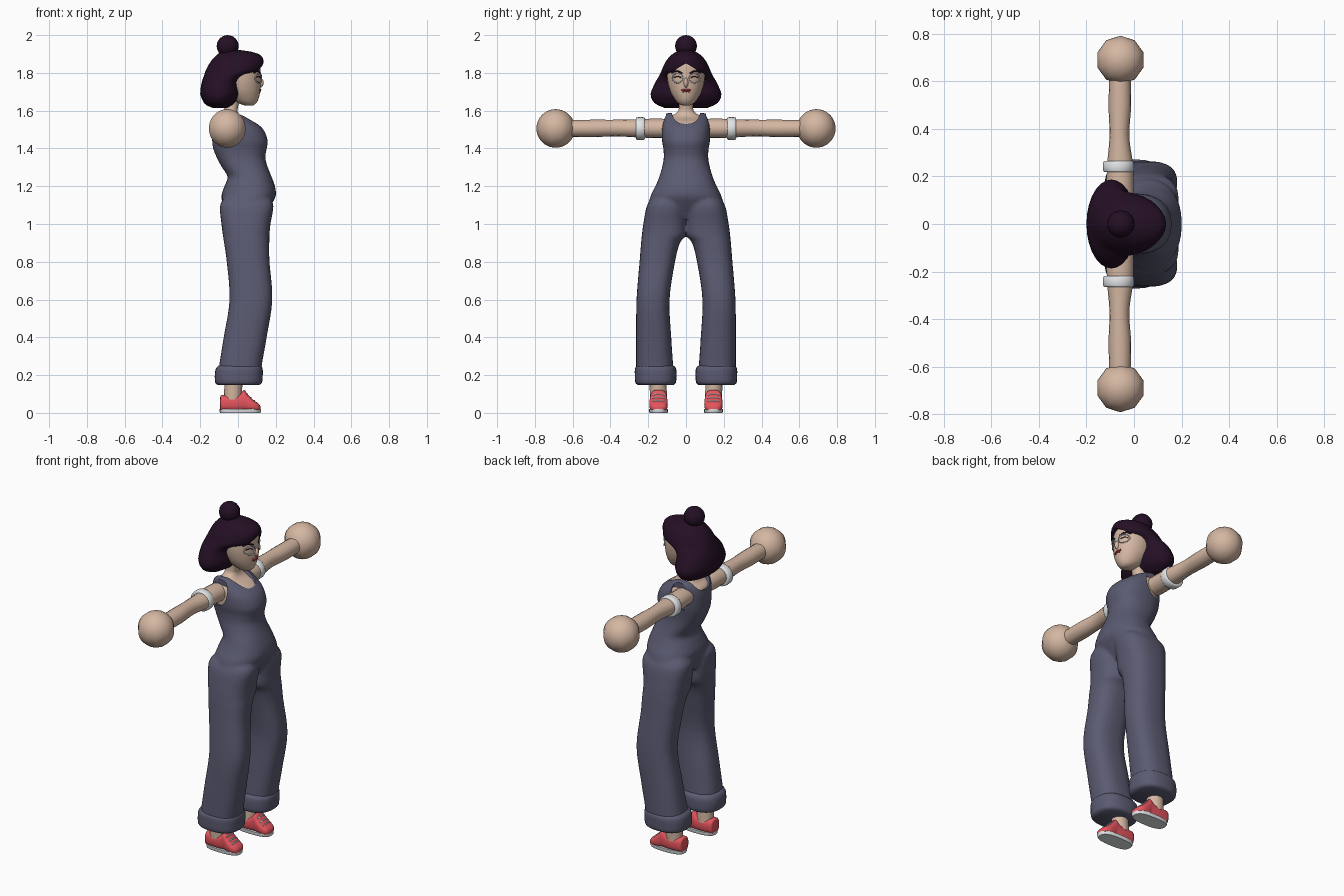
import bpy, bmesh, math
from mathutils import Vector
from mathutils.bvhtree import BVHTree

if "Cube" in bpy.data.objects:
    bpy.data.objects.remove(bpy.data.objects["Cube"])


def material(name, r, g, b):
    m = bpy.data.materials.new(name)
    m.diffuse_color = (r, g, b, 1)
    m.use_nodes = True
    m.node_tree.nodes["Principled BSDF"].inputs["Base Color"].default_value = m.diffuse_color
    return m


SKIN = material("skin", 0.66, 0.47, 0.36)
SUIT = material("slate_blue", 0.105, 0.105, 0.17)
HAIR = material("dark_plum", 0.018, 0.005, 0.018)
RED = material("shoe_red", 0.78, 0.09, 0.11)
WHITE = material("white", 0.82, 0.84, 0.86)
LIPS = material("lip_red", 0.5, 0.05, 0.06)


def finish(bm, name, mat, angle=50):
    bmesh.ops.recalc_face_normals(bm, faces=bm.faces)
    me = bpy.data.meshes.new(name)
    bm.to_mesh(me)
    bm.free()
    ob = bpy.data.objects.new(name, me)
    bpy.context.collection.objects.link(ob)
    if mat:
        me.materials.append(mat)
    smooth(ob, angle)
    return ob


def select(obs):
    bpy.ops.object.select_all(action='DESELECT')
    for o in obs:
        o.select_set(True)
    bpy.context.view_layer.objects.active = obs[0]


def smooth(ob, angle=50):
    select([ob])
    bpy.ops.object.shade_smooth_by_angle(angle=math.radians(angle))


def loft(name, mat, rings, axis='z', n=28, p=2.0, steps=4, side=1):
    """Rings (pos, a0, a1, b0, b1): superellipses along an axis, splined between."""
    fine = []
    for i in range(len(rings) - 1):
        q = [rings[max(0, i - 1)], rings[i], rings[i + 1], rings[min(len(rings) - 1, i + 2)]]
        for s in range(steps):
            t = s / steps
            fine.append([0.5 * (2 * b + (c - a) * t + (2 * a - 5 * b + 4 * c - d) * t * t
                                + (3 * b - a - 3 * c + d) * t ** 3) for a, b, c, d in zip(*q)])
    fine.append(rings[-1])
    bm = bmesh.new()
    loops = []
    for pos, a0, a1, b0, b1 in fine:
        loop = []
        for k in range(n):
            c, s = math.cos(math.tau * k / n), math.sin(math.tau * k / n)
            a = (a0 + a1) / 2 + (a1 - a0) / 2 * math.copysign(abs(c) ** (2 / p), c)
            b = (b0 + b1) / 2 + (b1 - b0) / 2 * math.copysign(abs(s) ** (2 / p), s)
            x, y, z = {'z': (a, b, pos), 'y': (a, pos, b), 'x': (pos, a, b)}[axis]
            loop.append(bm.verts.new((x, y * side, z)))
        loops.append(loop)
    for l0, l1 in zip(loops, loops[1:]):
        for k in range(n):
            bm.faces.new((l0[k], l0[(k + 1) % n], l1[(k + 1) % n], l1[k]))
    bm.faces.new(loops[0])
    bm.faces.new(loops[-1])
    return finish(bm, name, mat)


def ball(name, mat, loc, r, seg, rings, scale=(1, 1, 1)):
    bm = bmesh.new()
    bmesh.ops.create_uvsphere(bm, u_segments=seg, v_segments=rings, radius=r)
    for v in bm.verts:
        v.co = Vector(c * s for c, s in zip(v.co, scale)) + Vector(loc)
    return finish(bm, name, mat)


def cut(target, cutter):
    m = target.modifiers.new("cut", 'BOOLEAN')
    m.operation, m.solver, m.object = 'DIFFERENCE', 'EXACT', cutter
    apply_all(target)
    bpy.data.objects.remove(cutter)


def apply_all(ob):
    select([ob])
    for m in list(ob.modifiers):
        bpy.ops.object.modifier_apply(modifier=m.name)


def surface(ob):
    return BVHTree.FromPolygons([v.co for v in ob.data.vertices],
                                [p.vertices for p in ob.data.polygons])


def line_on(name, mat, tree, starts, direction, r, closed=False, lift=0.0):
    """Thin line laid on a surface, found by casting rays onto it."""
    d = Vector(direction)
    hits = [tree.ray_cast(Vector(s), d)[0] for s in starts]
    hits = [h - d * lift for h in hits if h]
    cu = bpy.data.curves.new(name, 'CURVE')
    cu.dimensions, cu.bevel_depth, cu.bevel_resolution = '3D', r, 1
    cu.use_fill_caps = True
    sp = cu.splines.new('POLY')
    sp.points.add(len(hits) - 1)
    for pt, h in zip(sp.points, hits):
        pt.co = (*h, 1)
    sp.use_cyclic_u = closed
    cu.materials.append(mat)
    ob = bpy.data.objects.new(name, cu)
    bpy.context.collection.objects.link(ob)
    select([ob])
    bpy.ops.object.convert(target='MESH')


# Jumpsuit: torso and two wide legs fused into one skin
torso = [(1.03, -.06, .13, -.12, .12), (1.10, -.08, .175, -.19, .19), (1.15, -.088, .2, -.187, .187),
         (1.20, -.072, .196, -.162, .162), (1.25, -.055, .178, -.142, .142),
         (1.30, -.085, .158, -.127, .127), (1.35, -.112, .145, -.118, .118),
         (1.40, -.132, .152, -.12, .12), (1.44, -.137, .158, -.127, .127),
         (1.50, -.137, .135, -.128, .128), (1.54, -.13, .09, -.123, .123),
         (1.57, -.112, .045, -.117, .117), (1.587, -.085, .0, -.108, .108)]
leg = [(1.15, -.06, .16, .03, .165), (1.10, -.095, .188, .002, .206), (1.0, -.088, .172, -.004, .226),
       (.94, -.08, .167, .0, .234), (.9, -.074, .166, .032, .238), (.8, -.06, .167, .058, .246),
       (.6, -.045, .182, .087, .262), (.4, -.076, .152, .078, .264),
       (.25, -.1, .126, .068, .264), (.2, -.105, .125, .066, .262)]
suit = loft("jumpsuit", SUIT, torso, p=2.3)
legs = [loft("trouser_leg", SUIT, leg, p=2.5, side=s) for s in (1, -1)]
select([suit] + legs)
bpy.ops.object.join()
m = suit.modifiers.new("fuse", 'REMESH')
m.mode, m.voxel_size = 'VOXEL', 0.01
m = suit.modifiers.new("soften", 'SMOOTH')
m.iterations = 3
apply_all(suit)

# Scooped neckline and arm holes, leaving the straps
cut(suit, loft("neck_cutter", None, [(-.4, -.078, .078, 1.53, 1.72), (.4, -.078, .078, 1.53, 1.72)],
               axis='x', steps=1, p=2.6))
for s in (1, -1):
    cut(suit, loft("arm_cutter", None, [(.107, -.125, .015, 1.43, 1.60), (.3, -.125, .015, 1.43, 1.60)],
                   axis='y', steps=1, side=s))
smooth(suit, 45)

# Chest, shoulders and neck
chest = [(z, a + .009, b - .009, c + .008, d - .008) for z, a, b, c, d in torso if 1.39 < z < 1.55]
loft("chest_and_neck", SKIN, chest + [(1.565, -.09, .02, -.09, .09), (1.59, -.077, .0, -.048, .048),
     (1.62, -.072, .0, -.037, .037), (1.70, -.065, .02, -.037, .037)], p=2.2)

for s, tag in ((1, "left"), (-1, "right")):
    # Arms, ball hands and bracelets
    loft(tag + "_arm", SKIN, [(.08, -.11, .0, 1.455, 1.555), (.16, -.115, -.002, 1.455, 1.558),
         (.25, -.113, -.004, 1.458, 1.555), (.37, -.103, -.02, 1.464, 1.552),
         (.5, -.107, -.012, 1.46, 1.552), (.64, -.103, -.015, 1.462, 1.55)], axis='y', n=16, side=s)
    ball(tag + "_hand", SKIN, (-.057, .69 * s, 1.506), .102, 10, 20)
    loft(tag + "_bracelet", WHITE, [(.218, -.122, -.008, 1.45, 1.56), (.225, -.13, .0, 1.445, 1.565),
         (.258, -.13, .0, 1.445, 1.565), (.265, -.122, -.008, 1.45, 1.56)], axis='y', steps=2, side=s)
    # Rolled trouser cuffs and ankles
    loft(tag + "_cuff", SUIT, [(.147, -.105, .11, .068, .252), (.16, -.12, .127, .054, .268),
         (.2, -.123, .131, .05, .271), (.235, -.117, .13, .053, .27), (.252, -.1, .12, .068, .258)],
         p=2.5, side=s)
    loft(tag + "_ankle", SKIN, [(.07, -.075, .02, .1, .19), (.2, -.07, .025, .105, .195)],
         n=16, steps=1, side=s)
    # Laced shoes on white soles
    shoe = loft(tag + "_shoe", RED, [(-.094, .118, .172, .012, .085), (-.085, .105, .185, .01, .094),
                (-.03, .1, .19, .008, .093), (.01, .1, .19, .008, .1), (.032, .1, .19, .008, .122),
                (.05, .098, .193, .008, .1), (.08, .097, .194, .008, .07),
                (.108, .106, .184, .01, .05), (.118, .125, .165, .012, .036)],
                axis='x', p=2.8, steps=3, side=s)
    loft(tag + "_sole", WHITE, [(0, -.094, .118, .098, .192), (.006, -.097, .122, .095, .195),
         (.02, -.097, .122, .095, .195)], p=2.7, steps=1, side=s)
    tree = surface(shoe)
    for x in (.05, .068, .086):
        line_on(tag + "_lace", WHITE, tree, [(x, s * (.145 + dy), .3) for dy in (-.032, -.016, 0, .016, .032)],
                (0, 0, -1), .004)

# Head
head = loft("head", SKIN, [(1.628, .035, .08, -.02, .02), (1.638, .005, .094, -.04, .04),
            (1.66, -.04, .108, -.06, .06), (1.70, -.08, .117, -.083, .083), (1.75, -.1, .121, -.097, .097),
            (1.80, -.11, .12, -.101, .101), (1.85, -.11, .114, -.095, .095), (1.89, -.08, .08, -.06, .06)])
face = surface(head)
ball("nose", SKIN, (.116, 0, 1.748), .02, 12, 8, (1, .65, 1.3))

# Face details: lips, brows, lashes and thin round glasses
for z, w in ((1.711, .026), (1.704, .019)):
    line_on("lips", LIPS, face, [(1, w * k / 3, z - .003 * abs(k) / 3) for k in range(-3, 4)], (-1, 0, 0), .005)
for s, tag in ((1, "left"), (-1, "right")):
    line_on(tag + "_brow", HAIR, face, [(1, s * y, z) for y, z in ((.02, 1.797), (.04, 1.808), (.058, 1.81), (.075, 1.8))],
            (-1, 0, 0), .005)
    line_on(tag + "_lashes", HAIR, face, [(1, s * y, z) for y, z in ((.027, 1.776), (.045, 1.782), (.064, 1.776))],
            (-1, 0, 0), .003)
    line_on(tag + "_glasses", WHITE, face, [(1, s * .045 + .028 * math.cos(math.tau * k / 20),
            1.772 + .025 * math.sin(math.tau * k / 20)) for k in range(20)], (-1, 0, 0), .003, True, .006)

# Bob hair with a parted fringe cut out as a wedge, and a bun
hair = loft("hair", HAIR, [(1.613, -.13, -.06, -.11, .11), (1.63, -.168, -.03, -.15, .15),
            (1.65, -.185, -.01, -.175, .175), (1.69, -.2, .01, -.187, .187), (1.75, -.192, .01, -.162, .162),
            (1.785, -.18, .05, -.142, .142), (1.81, -.172, .118, -.13, .13), (1.84, -.157, .132, -.118, .118),
            (1.87, -.137, .134, -.1, .1), (1.895, -.112, .118, -.077, .077), (1.912, -.09, .07, -.05, .05),
            (1.922, -.065, .0, -.02, .02)], steps=3)
bm = bmesh.new()
wedge = [(0, 1.85), (.04, 1.828), (.075, 1.797), (.094, 1.75), (-.094, 1.75), (-.075, 1.797), (-.04, 1.828)]
f = bm.faces.new([bm.verts.new((.012, y, z)) for y, z in wedge])
ext = bmesh.ops.extrude_face_region(bm, geom=[f])
for v in ext["geom"]:
    if isinstance(v, bmesh.types.BMVert):
        v.co.x = .3
cut(hair, finish(bm, "fringe_cutter", None))
smooth(hair, 50)
ball("hair_bun", HAIR, (-.055, 0, 1.942), .058, 16, 12)
